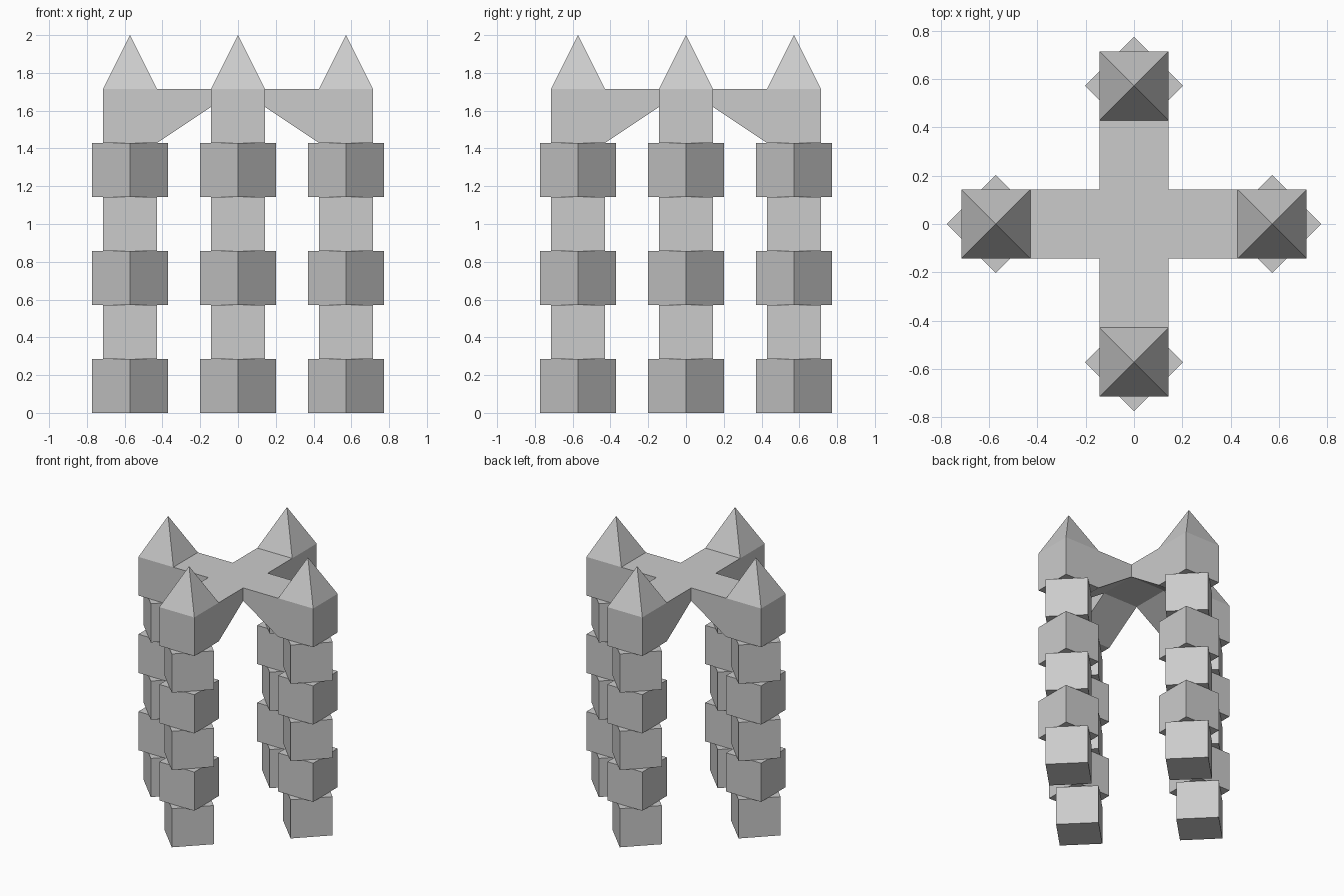
import bpy, bmesh
from math import pi, cos, sin
from mathutils import Vector, Matrix

if "Cube" in bpy.data.objects:
    bpy.data.objects.remove(bpy.data.objects["Cube"])

S = 2 / 7            # block size
TOP = 6 * S          # top of the vault
THICK = S / 3        # vault thickness at the crossing
R = 2 * S            # distance of each tower from the centre


def finish(name, bm):
    bmesh.ops.recalc_face_normals(bm, faces=bm.faces)
    me = bpy.data.meshes.new(name)
    bm.to_mesh(me)
    bm.free()
    ob = bpy.data.objects.new(name, me)
    bpy.context.collection.objects.link(ob)
    return ob


def extrude(bm, face, offset):
    new = bmesh.ops.extrude_face_region(bm, geom=[face])["geom"]
    if face.is_valid:
        bmesh.ops.delete(bm, geom=[face], context='FACES_ONLY')
    cap = next(g for g in new if isinstance(g, bmesh.types.BMFace))
    bmesh.ops.translate(bm, verts=cap.verts[:], vec=offset)
    return cap


# Columns: stacks of cubes, every second one turned 45 degrees
for i, side in enumerate(("right", "back", "left", "front")):
    a = i * pi / 2
    bm = bmesh.new()
    for level in range(5):
        turn = pi / 4 if level % 2 == 0 else 0
        m = (Matrix.Translation((R * cos(a), R * sin(a), (level + 0.5) * S))
             @ Matrix.Rotation(turn, 4, 'Z'))
        bmesh.ops.create_cube(bm, size=S, matrix=m)
    finish(side + "_column", bm)

# Crossing slab, from which four flaring arms, capitals and spires grow
bm = bmesh.new()
bmesh.ops.create_cube(bm, size=1, matrix=Matrix.Translation((0, 0, TOP - THICK / 2))
                      @ Matrix.Diagonal((S, S, THICK, 1)))
bm.normal_update()
for face in [f for f in bm.faces if abs(f.normal.z) < 0.5]:
    out = face.normal.copy()
    # arm with sloping underside
    end = extrude(bm, face, out * S)
    for v in end.verts:
        if v.co.z < TOP - THICK / 2:
            v.co.z = TOP - S
    # capital block
    end = extrude(bm, end, out * S)
    bm.normal_update()
    centre = out * R
    roof = next(f for f in bm.faces
                if (f.calc_center_median() - (centre + Vector((0, 0, TOP)))).length < 1e-3)
    # pyramid spire
    spire = bmesh.ops.poke(bm, faces=[roof])["verts"][0]
    spire.co.z = TOP + S
finish("vault_with_spires", bm)
